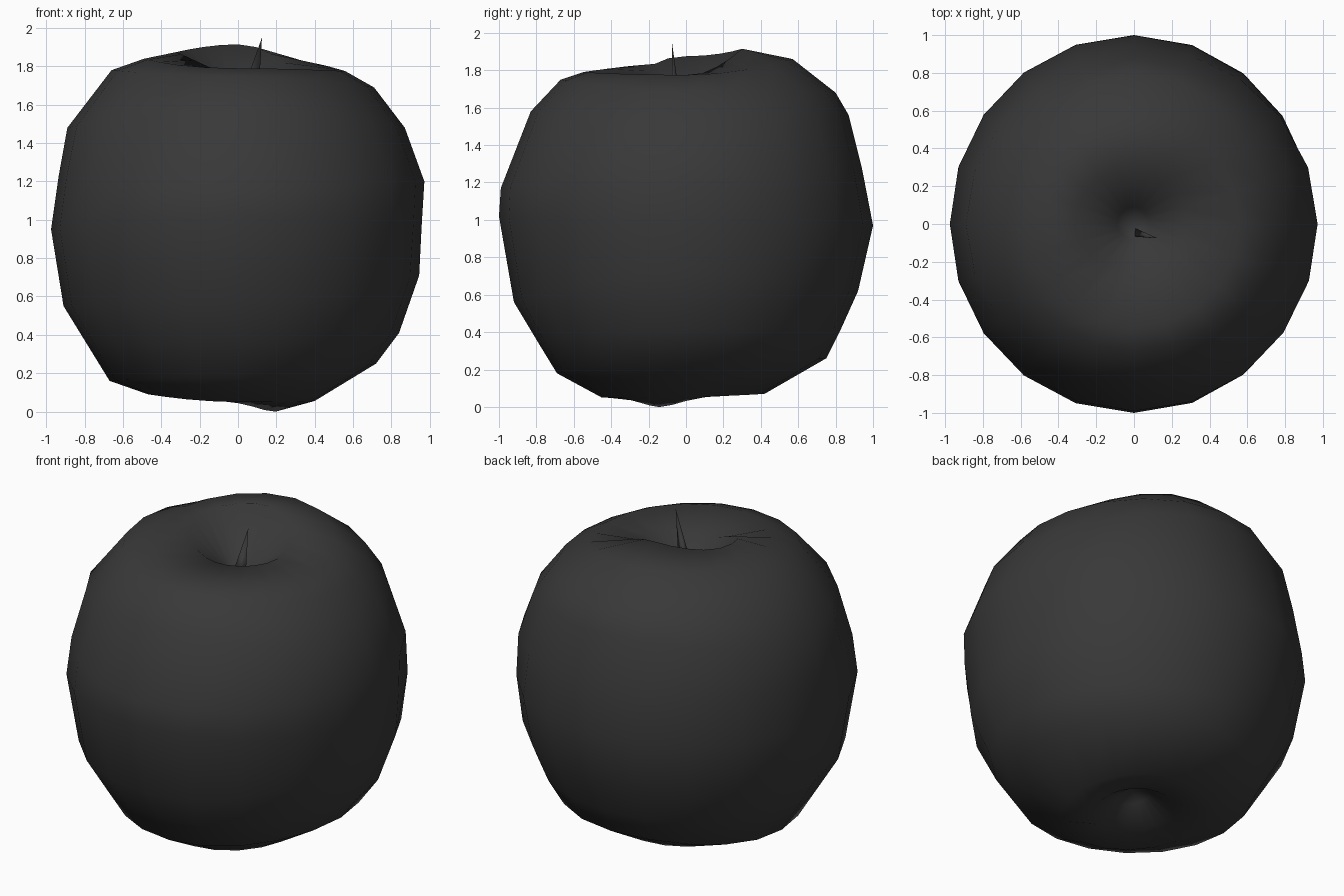
import bpy, bmesh
from math import sin, cos, pi

if "Cube" in bpy.data.objects:
    bpy.data.objects.remove(bpy.data.objects["Cube"])

SIDES = 20

# Outline (radius, height) from bottom dimple to top dimple, in four directions
RIGHT = [(.09, .15), (.25, .055), (.40, .055), (.72, .25), (.84, .41), (.945, .71), (.958, .97),
         (.972, 1.2), (.87, 1.48), (.71, 1.69), (.56, 1.775), (.28, 1.77), (.08, 1.63)]
BACK = [(.09, .17), (.22, .085), (.42, .07), (.75, .26), (.83, .42), (.92, .62), (1.0, .97),
        (.94, 1.28), (.87, 1.56), (.80, 1.68), (.57, 1.86), (.30, 1.915), (.09, 1.65)]
LEFT = [(.09, .17), (.24, .08), (.47, .09), (.67, .16), (.79, .355), (.91, .55), (.975, .95),
        (.935, 1.23), (.89, 1.48), (.66, 1.78), (.49, 1.84), (.32, 1.875), (.09, 1.65)]
FRONT = [(.09, .15), (.23, .05), (.45, .05), (.69, .18), (.80, .36), (.92, .56), (1.0, 1.02),
         (.99, 1.17), (.83, 1.58), (.67, 1.75), (.55, 1.79), (.22, 1.755), (.08, 1.63)]
OUTLINES = [RIGHT, BACK, LEFT, FRONT]


def dark_material():
    mat = bpy.data.materials.new("dark_grey")
    mat.diffuse_color = (.04, .04, .04, 1)
    mat.use_nodes = True
    mat.node_tree.nodes["Principled BSDF"].inputs["Base Color"].default_value = mat.diffuse_color
    return mat


def finish(name, bm, mat):
    bmesh.ops.recalc_face_normals(bm, faces=bm.faces)
    for f in bm.faces:
        f.smooth = True
    mesh = bpy.data.meshes.new(name)
    bm.to_mesh(mesh)
    bm.free()
    mesh.materials.append(mat)
    obj = bpy.data.objects.new(name, mesh)
    bpy.context.collection.objects.link(obj)
    return obj


def ring_point(level, i):
    """Blend the two neighbouring outlines at this angle."""
    t = 2 * pi * i / SIDES
    q = i * 4 // SIDES
    w = sin(t - q * pi / 2) ** 2
    (r0, z0), (r1, z1) = OUTLINES[q][level], OUTLINES[(q + 1) % 4][level]
    r = r0 * (1 - w) + r1 * w
    z = z0 * (1 - w) + z1 * w
    if level == 1:  # low bump the apple rests on
        z -= .054 * max(0, cos(t + pi / 5)) ** 4
    return (r * cos(t), r * sin(t), z)


mat = dark_material()

# Apple body: lopsided lathe with a dimple at each end
bm = bmesh.new()
rings = [[bm.verts.new(ring_point(k, i)) for i in range(SIDES)] for k in range(len(RIGHT))]
for lower, upper in zip(rings, rings[1:]):
    for i in range(SIDES):
        j = (i + 1) % SIDES
        bm.faces.new((lower[i], lower[j], upper[j], upper[i]))
for ring, z in ((rings[0], .22), (rings[-1], 1.57)):
    tip = bm.verts.new((0, -.02, z))
    for i in range(SIDES):
        bm.faces.new((ring[i], ring[(i + 1) % SIDES], tip))
finish("apple_body", bm, mat)

# Stem: thin leaning three-sided spike
bm = bmesh.new()
base = [bm.verts.new(p) for p in ((0, -.02, 1.55), (-.02, -.065, 1.55), (.10, -.075, 1.55))]
tip = bm.verts.new((.125, -.075, 1.95))
bm.faces.new(base)
for i in range(3):
    bm.faces.new((base[i], base[(i + 1) % 3], tip))
finish("stem", bm, mat)
